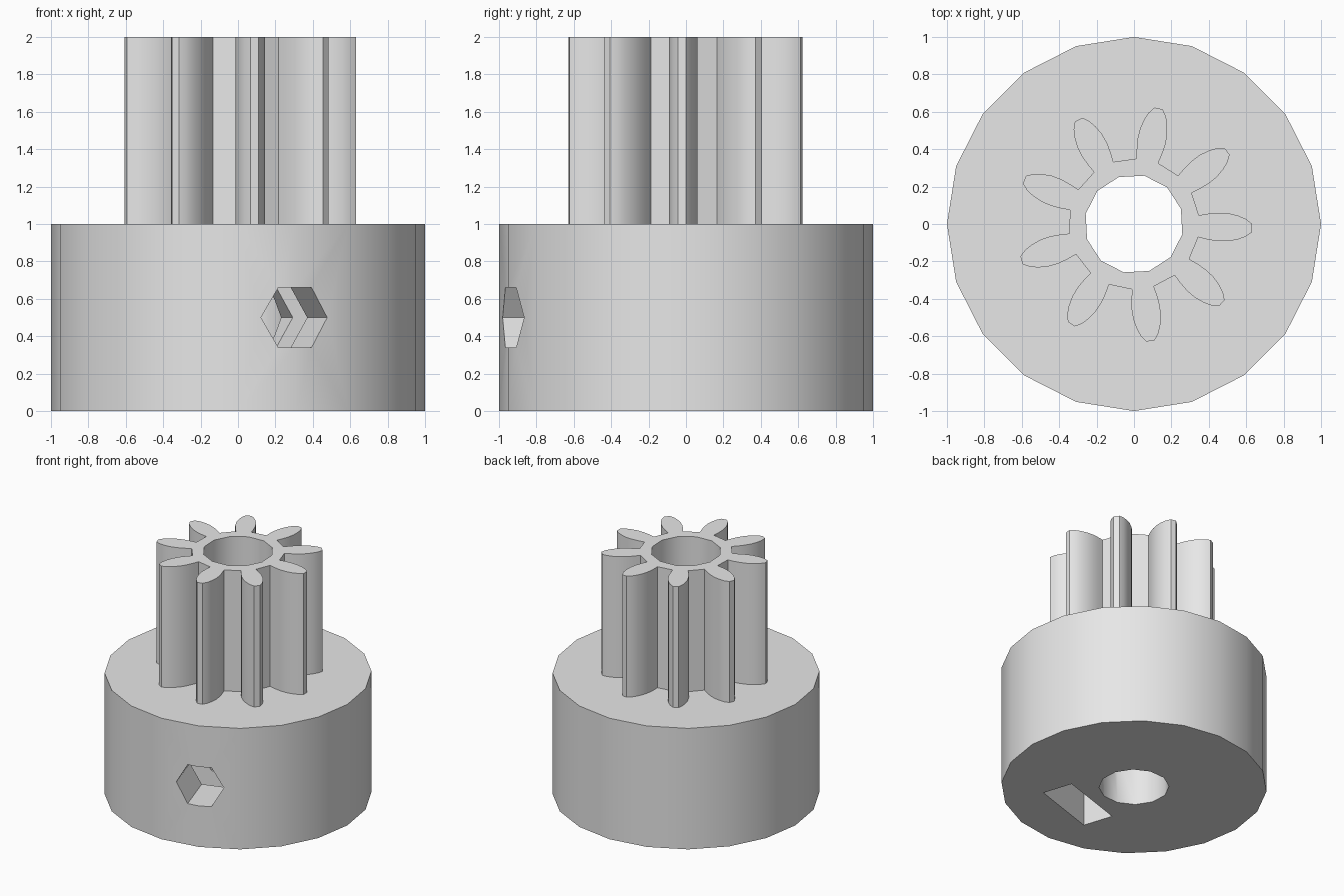
import bpy
import bmesh
from math import sin, cos, radians
from mathutils import Matrix, Vector

cube = bpy.data.objects.get("Cube")
if cube:
    bpy.data.objects.remove(cube, do_unlink=True)

grey = bpy.data.materials.new("light_grey")
grey.use_nodes = True
grey.diffuse_color = (0.8, 0.8, 0.8, 1)
grey.node_tree.nodes["Principled BSDF"].inputs["Base Color"].default_value = (0.8, 0.8, 0.8, 1)

TURN = radians(18)  # rotation of bore, gear and screw hole


def polar(r, a):
    return (r * cos(a), r * sin(a))


def polygon(sides, r, start=0.0):
    return [polar(r, start + radians(360 * i / sides)) for i in range(sides)]


def prism(name, outline, low, high, matrix=Matrix()):
    """Extrude a closed outline along local z from low to high."""
    bm = bmesh.new()
    face = bm.faces.new([bm.verts.new((x, y, low)) for x, y in outline])
    top = bmesh.ops.extrude_face_region(bm, geom=[face])["geom"]
    bmesh.ops.translate(bm, vec=(0, 0, high - low),
                        verts=[g for g in top if isinstance(g, bmesh.types.BMVert)])
    bmesh.ops.recalc_face_normals(bm, faces=bm.faces)
    bm.transform(matrix)
    mesh = bpy.data.meshes.new(name)
    bm.to_mesh(mesh)
    bm.free()
    mesh.materials.append(grey)
    obj = bpy.data.objects.new(name, mesh)
    bpy.context.collection.objects.link(obj)
    return obj


def combine(target, other, operation):
    mod = target.modifiers.new(operation.lower(), 'BOOLEAN')
    mod.operation = operation
    mod.solver = 'EXACT'
    mod.object = other
    bpy.context.view_layer.objects.active = target
    bpy.ops.object.modifier_apply(modifier=mod.name)
    bpy.data.objects.remove(other, do_unlink=True)


# Hub
pinion = prism("pinion_gear", polygon(20, 1.0), 0, 1)

# Nine rounded teeth: (radius, half angle in degrees) from root to tip
flank = [(0.35, 9.6), (0.40, 9.9), (0.455, 9.6), (0.51, 8.4),
         (0.56, 6.5), (0.60, 4.5), (0.632, 2.0)]
teeth = []
for i in range(9):
    mid = TURN + radians(40 * i + 20)
    teeth += [polar(r, mid - radians(a)) for r, a in flank]
    teeth += [polar(r, mid + radians(a)) for r, a in reversed(flank)]
combine(pinion, prism("teeth", teeth, 0.9, 2), 'UNION')

# Through bore
combine(pinion, prism("bore", polygon(12, 0.264, TURN), -0.1, 2.1), 'DIFFERENCE')

# Radial frame: local x is tangent, local y is up, local z points outward
tangent = Vector((cos(TURN), sin(TURN), 0))
up = Vector((0, 0, 1))
outward = tangent.cross(up)
radial = Matrix((tangent, up, outward)).transposed().to_4x4()

# Captive nut slot, open at the bottom with a pointed roof
slot = [(-0.287, -0.1), (0.287, -0.1), (0.287, 0.665), (0, 0.83), (-0.287, 0.665)]
combine(pinion, prism("nut_slot", slot, 0.375, 0.625, radial), 'DIFFERENCE')

# Hexagonal set screw hole from the rim into the bore
hexagon = [(x, y + 0.5) for x, y in polygon(6, 0.186)]
combine(pinion, prism("screw_hole", hexagon, 0.1, 1.2, radial), 'DIFFERENCE')

# Smooth shading with sharp corners kept
bpy.ops.object.select_all(action='DESELECT')
pinion.select_set(True)
bpy.context.view_layer.objects.active = pinion
bpy.ops.object.shade_smooth_by_angle(angle=radians(32))
